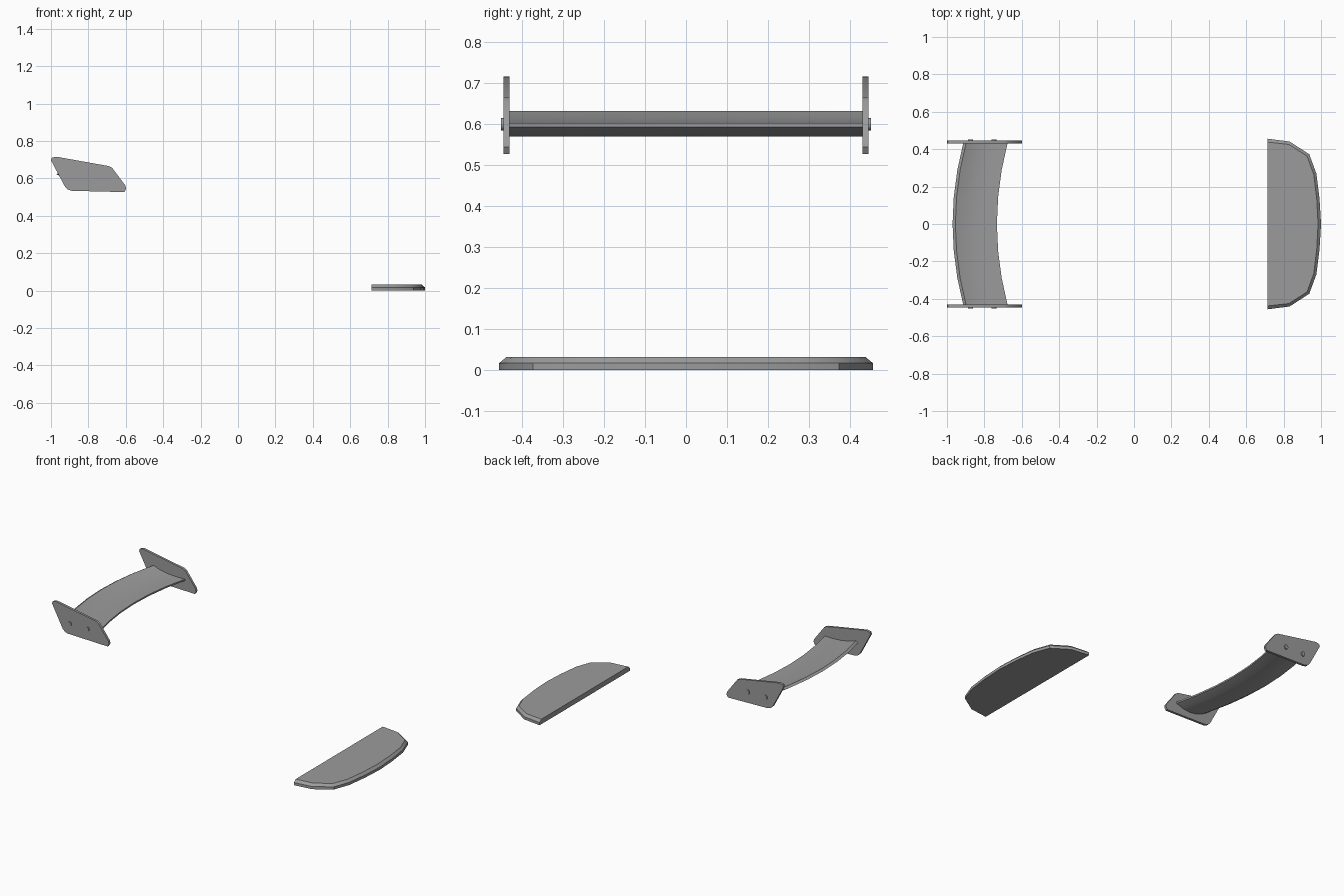
import bpy, bmesh, math

cube = bpy.data.objects.get("Cube")
if cube:
    bpy.data.objects.remove(cube, do_unlink=True)

grey = bpy.data.materials.new("mid_grey")
grey.use_nodes = True
COLOUR = (0.33, 0.33, 0.33, 1)
grey.diffuse_color = COLOUR
grey.node_tree.nodes["Principled BSDF"].inputs["Base Color"].default_value = COLOUR


def loft(name, rings, smooth=30):
    """Skin a list of equal-length closed rings and cap both ends."""
    bm = bmesh.new()
    loops = [[bm.verts.new(p) for p in ring] for ring in rings]
    for a, b in zip(loops, loops[1:]):
        for i in range(len(a)):
            j = (i + 1) % len(a)
            bm.faces.new((a[i], a[j], b[j], b[i]))
    bm.faces.new(loops[0])
    bm.faces.new(loops[-1])
    bmesh.ops.recalc_face_normals(bm, faces=bm.faces)
    mesh = bpy.data.meshes.new(name)
    bm.to_mesh(mesh)
    bm.free()
    mesh.materials.append(grey)
    obj = bpy.data.objects.new(name, mesh)
    bpy.context.collection.objects.link(obj)
    bpy.ops.object.select_all(action="DESELECT")
    obj.select_set(True)
    bpy.context.view_layer.objects.active = obj
    bpy.ops.object.shade_smooth_by_angle(angle=math.radians(smooth))
    return obj


# Front splitter: half outline mirrored across y, with a chamfered top edge
half = [(0.714, 0.456), (0.832, 0.441), (0.937, 0.373), (0.975, 0.27), (0.992, 0.135)]
inner = [(0.714, 0.438), (0.829, 0.425), (0.925, 0.363), (0.961, 0.265), (0.977, 0.133)]


def mirrored(points, nose):
    return points + [(nose, 0)] + [(x, -y) for x, y in reversed(points)]


outer, top = mirrored(half, 1.0), mirrored(inner, 0.984)
loft("front_splitter", [[(x, y, z) for x, y in outline]
                        for outline, z in ((outer, 0), (outer, 0.017), (top, 0.032))])

# Rear wing blade: cambered section swept back towards the middle
section = [(0, 0.603), (-0.06, 0.602), (-0.12, 0.606), (-0.18, 0.617), (-0.222, 0.632),
           (-0.237, 0.623), (-0.20, 0.599), (-0.15, 0.578), (-0.10, 0.570),
           (-0.05, 0.576), (0, 0.593)]
SPAN = 0.432
rings = []
for y in (-SPAN, -0.29, -0.145, 0, 0.145, 0.29, SPAN):
    lead = -0.733 + 0.057 * (y / SPAN) ** 2
    rings.append([(lead + x, y, z) for x, z in section])
loft("wing_blade", rings)

# End plates with rounded corners, and the two bolts on each outer face
plate = [(-1.0, 0.697), (-0.995, 0.711), (-0.97, 0.716), (-0.69, 0.666), (-0.673, 0.657),
         (-0.602, 0.562), (-0.598, 0.545), (-0.608, 0.527), (-0.89, 0.534),
         (-0.91, 0.541), (-0.925, 0.556)]
for side, label in ((1, "left"), (-1, "right")):
    loft(label + "_end_plate", [[(x, side * y, z) for x, z in plate] for y in (0.431, 0.446)])
    for x, place in ((-0.874, "rear"), (-0.749, "front")):
        circle = [(x + 0.013 * math.cos(a), 0.6 + 0.015 * math.sin(a))
                  for a in (i * math.tau / 12 for i in range(12))]
        loft(f"{label}_{place}_bolt", [[(u, side * y, v) for u, v in circle]
                                       for y in (0.44, 0.452)], 35)
